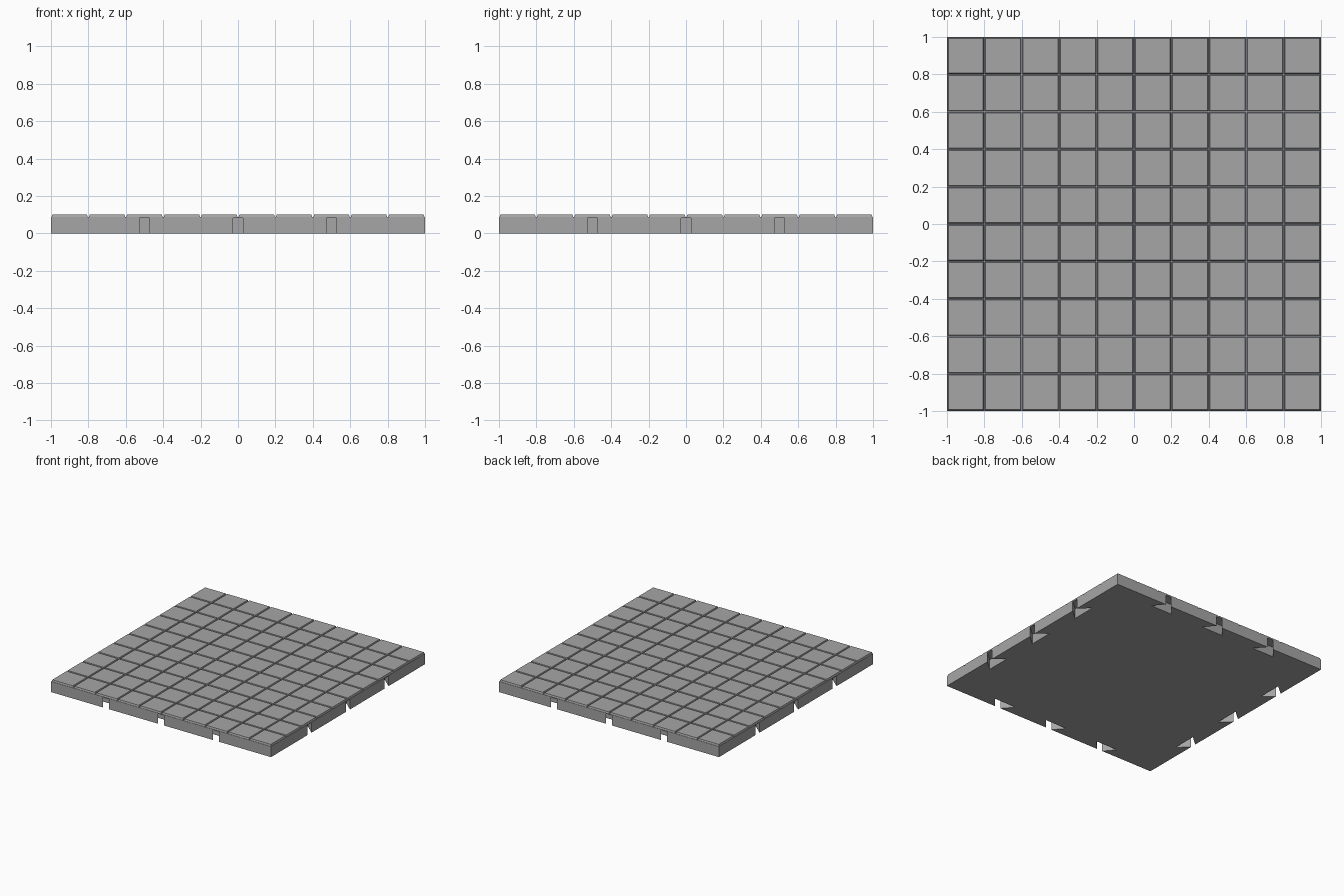
import bpy, bmesh, math
from mathutils import Matrix

if "Cube" in bpy.data.objects:
    bpy.data.objects.remove(bpy.data.objects["Cube"])

TILES = 10
GROOVE_Z, TOP = 0.087, 0.1
GAP, BEVEL = 0.004, 0.006      # flat groove floor, then sloped tile edge
SLOT_TOP, SLOT_DEPTH = 0.082, 0.085
MOUTH, INNER = 0.026, 0.1      # half widths of the flared slot


def make_object(name, bm):
    bmesh.ops.recalc_face_normals(bm, faces=bm.faces)
    mesh = bpy.data.meshes.new(name)
    bm.to_mesh(mesh)
    bm.free()
    obj = bpy.data.objects.new(name, mesh)
    bpy.context.collection.objects.link(obj)
    return obj


# Floor slab: a closed 10 x 10 grid block whose top cells become chamfered tiles
bm = bmesh.new()
bmesh.ops.create_grid(bm, x_segments=TILES, y_segments=TILES, size=1)
up = bmesh.ops.extrude_face_region(bm, geom=bm.faces[:])["geom"]
top_verts = [g for g in up if isinstance(g, bmesh.types.BMVert)]
bmesh.ops.translate(bm, verts=top_verts, vec=(0, 0, GROOVE_Z))
bmesh.ops.recalc_face_normals(bm, faces=bm.faces)
cells = [f for f in bm.faces if f.calc_center_median().z > GROOVE_Z - 0.001]
bmesh.ops.inset_individual(bm, faces=cells, thickness=GAP)
bmesh.ops.inset_individual(bm, faces=cells, thickness=BEVEL, depth=TOP - GROOVE_Z)
floor = make_object("tiled_floor", bm)

# Dark grey stone
stone = bpy.data.materials.new("dark_grey")
stone.diffuse_color = (0.38, 0.38, 0.38, 1)
stone.use_nodes = True
stone.node_tree.nodes["Principled BSDF"].inputs["Base Color"].default_value = stone.diffuse_color
floor.data.materials.append(stone)

# Connector slots: flared inward, three on every side, open underneath
bm = bmesh.new()
reach = 0.02                    # continue the taper a little past the edge
slope = (INNER - MOUTH) / SLOT_DEPTH
outer = MOUTH - slope * reach
for side in range(4):
    turn = Matrix.Rotation(side * math.pi / 2, 4, 'Z')
    for x in (-0.5, 0, 0.5):
        profile = [(x - outer, -1 - reach), (x + outer, -1 - reach),
                   (x + INNER, -1 + SLOT_DEPTH), (x - INNER, -1 + SLOT_DEPTH)]
        base = bm.faces.new([bm.verts.new(turn @ Matrix.Translation((px, py, -0.05)).to_translation())
                             for px, py in profile])
        ext = bmesh.ops.extrude_face_region(bm, geom=[base])["geom"]
        bmesh.ops.translate(bm, vec=(0, 0, SLOT_TOP + 0.05),
                            verts=[g for g in ext if isinstance(g, bmesh.types.BMVert)])
cutter = make_object("slot_cutter", bm)
cutter.data.materials.append(stone)
cutter.hide_render = True

# Cut the slots, then drop the helper
cut = floor.modifiers.new("slots", 'BOOLEAN')
cut.operation = 'DIFFERENCE'
cut.solver = 'EXACT'
cut.object = cutter
bpy.context.view_layer.objects.active = floor
floor.select_set(True)
bpy.ops.object.modifier_apply(modifier=cut.name)
bpy.data.objects.remove(cutter)
